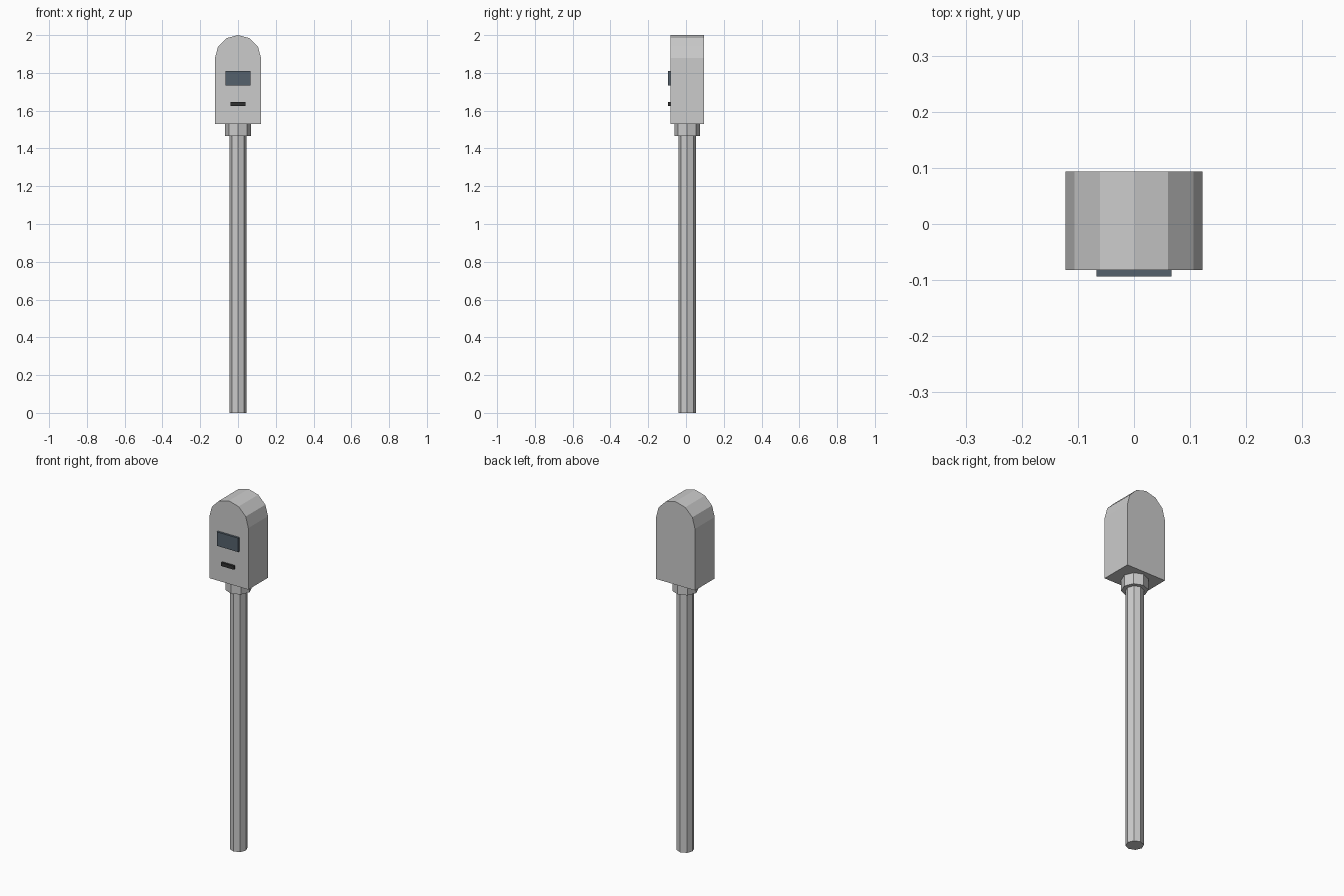
import bpy, bmesh, math

if "Cube" in bpy.data.objects:
    bpy.data.objects.remove(bpy.data.objects["Cube"])

MID_Y = 0.006  # centre of the pole and head in depth


def make_object(name, bm, color=None):
    bmesh.ops.recalc_face_normals(bm, faces=bm.faces)
    mesh = bpy.data.meshes.new(name)
    bm.to_mesh(mesh)
    bm.free()
    obj = bpy.data.objects.new(name, mesh)
    bpy.context.collection.objects.link(obj)
    if color:
        mat = bpy.data.materials.new(name + "_material")
        mat.diffuse_color = color
        mat.use_nodes = True
        mat.node_tree.nodes["Principled BSDF"].inputs["Base Color"].default_value = mat.diffuse_color
        mesh.materials.append(mat)
    return obj


def extrude_profile(name, points, y0, y1, color=None):
    """Extrude an x-z outline from y0 to y1."""
    bm = bmesh.new()
    face = bm.faces.new([bm.verts.new((x, y0, z)) for x, z in points])
    result = bmesh.ops.extrude_face_region(bm, geom=[face], use_keep_orig=True)
    for v in result["geom"]:
        if isinstance(v, bmesh.types.BMVert):
            v.co.y = y1
    return make_object(name, bm, color)


def octagon_post(name, radius, z0, z1):
    profile = [(radius * math.cos(i * math.pi / 4),
                MID_Y + radius * math.sin(i * math.pi / 4)) for i in range(8)]
    bm = bmesh.new()
    low = [bm.verts.new((x, y, z0)) for x, y in profile]
    high = [bm.verts.new((x, y, z1)) for x, y in profile]
    bm.faces.new(low)
    bm.faces.new(high)
    for i in range(8):
        j = (i + 1) % 8
        bm.faces.new((low[i], low[j], high[j], high[i]))
    return make_object(name, bm)


def panel(name, half_width, z0, z1, color):
    outline = [(-half_width, z0), (half_width, z0),
               (half_width, z1), (-half_width, z1)]
    return extrude_profile(name, outline, -0.094, -0.08, color)


# Pole and the collar under the head
octagon_post("pole", 0.046, 0.0, 1.48)
octagon_post("collar", 0.068, 1.467, 1.535)

# Meter head with a six-sided arched top
R, SPRING = 0.122, 1.878
arch = [(R * math.cos(i * math.pi / 6), SPRING + R * math.sin(i * math.pi / 6))
        for i in range(7)]
extrude_profile("meter_head", [(-R, 1.53), (R, 1.53)] + arch, -0.082, 0.094)

# Display window and coin slot on the front
panel("display_window", 0.067, 1.732, 1.811, (0.09, 0.12, 0.15, 1))
panel("coin_slot", 0.04, 1.625, 1.645, (0.03, 0.03, 0.03, 1))
